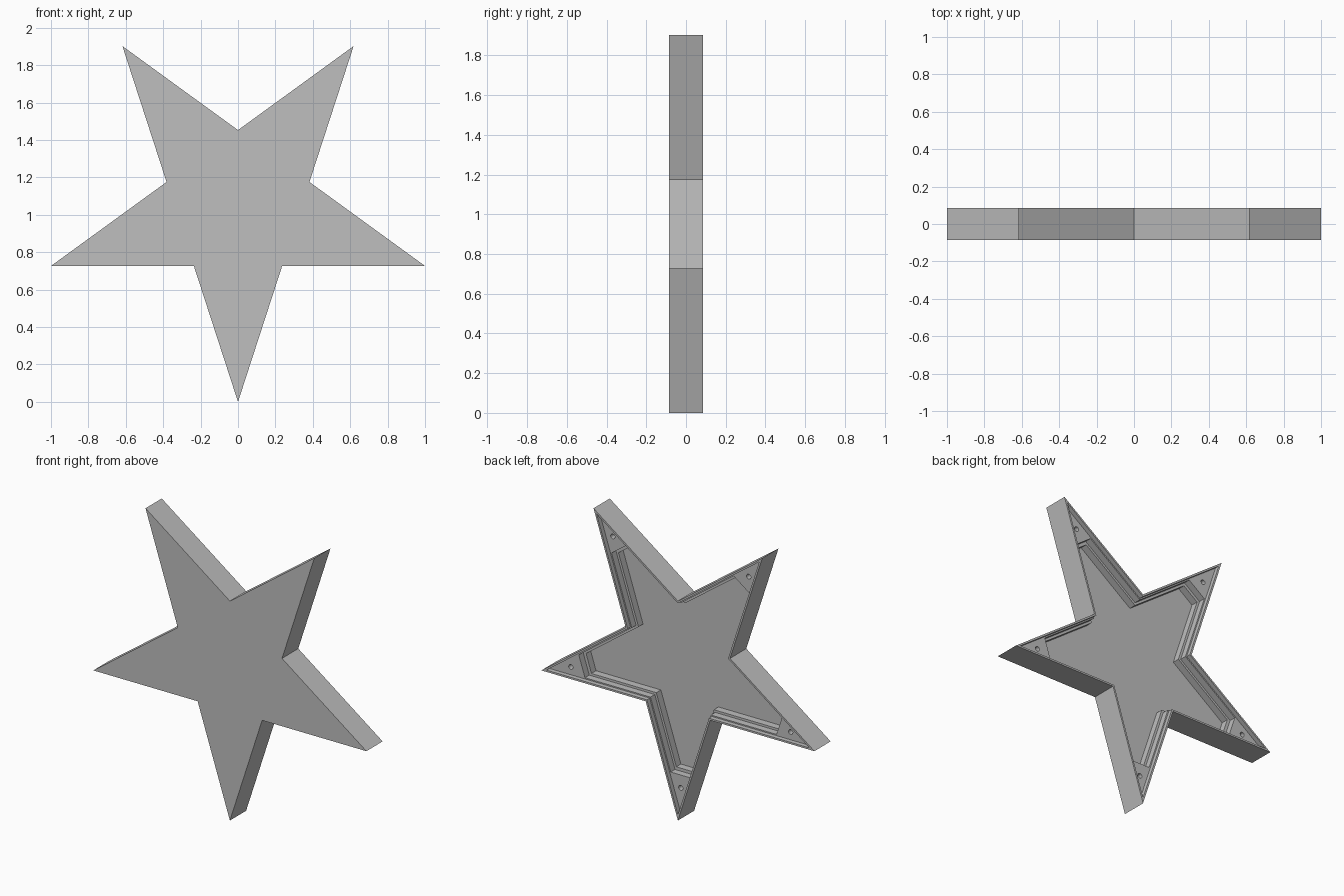
import bpy
import bmesh
from math import sin, cos, tan, pi, radians
from mathutils import Vector

if "Cube" in bpy.data.objects:
    bpy.data.objects.remove(bpy.data.objects["Cube"], do_unlink=True)

R = 1.0515                      # centre to tip
HALF = 0.085                    # half the thickness
EDGE = R * sin(radians(18))     # centre to each edge line
INNER = EDGE / cos(radians(36)) # centre to each notch

grey = bpy.data.materials.new("plain_grey")
grey.use_nodes = True
grey.diffuse_color = (0.52, 0.52, 0.52, 1)
grey.node_tree.nodes["Principled BSDF"].inputs["Base Color"].default_value = grey.diffuse_color

bm = bmesh.new()


def polar(radius, angle, y, side=0.0):
    """Point on an arm axis, shifted sideways across the arm."""
    x = radius * cos(angle) - side * sin(angle)
    z = radius * sin(angle) + side * cos(angle)
    return Vector((x, y, z + R))


def star(inset, depth, cut=None):
    """Star loop set in from the outline, with tips cut square if asked."""
    k = (EDGE - inset) / EDGE
    y = HALF - depth
    loop = []
    for i in range(5):
        a = -pi / 2 + i * 2 * pi / 5
        if cut is None:
            loop.append(bm.verts.new(polar(R * k, a, y)))
        else:
            w = (R * k - cut) * tan(radians(18))
            loop += [bm.verts.new(polar(cut, a, y, s * w)) for s in (-1, 1)]
        loop.append(bm.verts.new(polar(INNER * k, a + pi / 5, y)))
    return loop


def circle(arm, depth, radius=0.016, sides=16):
    """Screw hole loop near a tip."""
    centre = polar(R - 0.205, -pi / 2 + arm * 2 * pi / 5, HALF - depth)
    angles = [i * 2 * pi / sides for i in range(sides)]
    return [bm.verts.new(centre + radius * Vector((cos(a), 0, sin(a)))) for a in angles]


def pairs(loop):
    return zip(loop, loop[1:] + loop[:1])


def skin(a, b):
    for (p, q), (r, s) in zip(pairs(a), pairs(b)):
        bm.faces.new((p, q, s, r))


# Front plate, outer sides, rim and panel recess
front = star(0, 2 * HALF)
back = star(0, 0)
rim = star(0.012, 0)
seat = star(0.012, 0.03)
bm.faces.new(front)
for a, b in ((front, back), (back, rim), (rim, seat)):
    skin(a, b)

# Stepped cavity that leaves solid blocks in the tips
CUT = R - 0.29
upper = star(0.020, 0.03, CUT)
step_out = star(0.020, 0.075, CUT)
step_in = star(0.035, 0.075, CUT - 0.02)
floor = star(0.035, 0.123, CUT - 0.02)
for a, b in ((upper, step_out), (step_out, step_in), (step_in, floor)):
    skin(a, b)
bm.faces.new(floor)

# Screw holes in the tip blocks
holes = []
for arm in range(5):
    top, bottom = circle(arm, 0.03), circle(arm, 0.10)
    skin(top, bottom)
    bm.faces.new(bottom)
    holes.append(top)

# Ledge around the cavity, open at the screw holes
edges = [bm.edges.get(pair) for loop in [seat, upper] + holes for pair in pairs(loop)]
bmesh.ops.triangle_fill(bm, edges=edges, use_beauty=True, normal=(0, 1, 0))
bmesh.ops.recalc_face_normals(bm, faces=bm.faces)

mesh = bpy.data.meshes.new("star_housing")
bm.to_mesh(mesh)
bm.free()
mesh.materials.append(grey)
housing = bpy.data.objects.new("star_housing", mesh)
bpy.context.collection.objects.link(housing)
